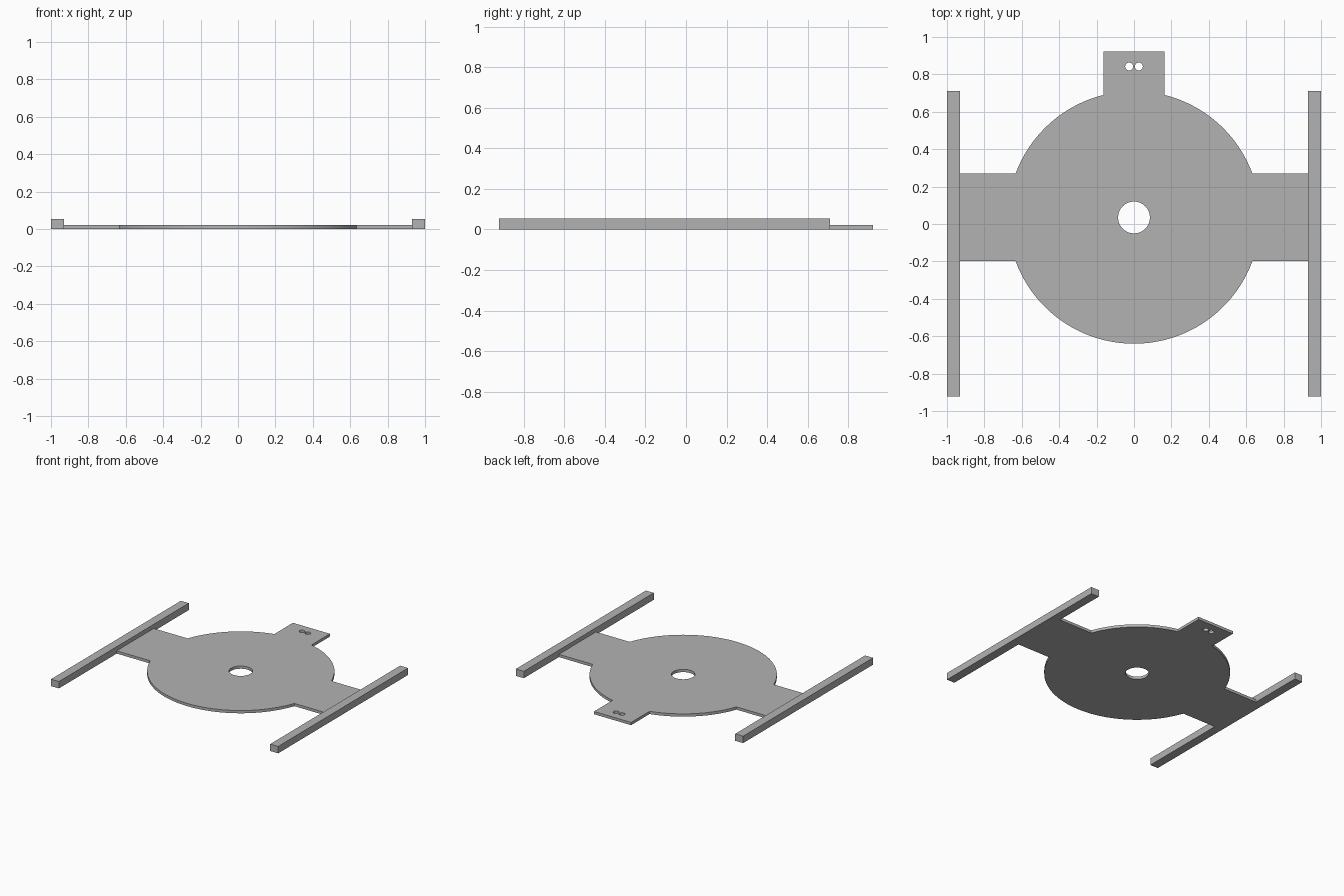
import bpy, bmesh
from math import sin, cos, asin, acos, pi, radians

if "Cube" in bpy.data.objects:
    bpy.data.objects.remove(bpy.data.objects["Cube"], do_unlink=True)

grey = bpy.data.materials.new("plain grey")
grey.use_nodes = True
colour = (0.45, 0.45, 0.45, 1)
grey.diffuse_color = colour
grey.node_tree.nodes["Principled BSDF"].inputs["Base Color"].default_value = colour

CY, R = 0.035, 0.675          # disc centre and radius
ARM_X, ARM_LOW, ARM_HIGH = 0.93, -0.197, 0.27
TAB_X, TAB_Y = 0.163, 0.923
PLATE_H, RAIL_H = 0.022, 0.055


def arc(cx, cy, r, start, end, steps):
    return [(cx + r * cos(start + (end - start) * i / steps),
             cy + r * sin(start + (end - start) * i / steps)) for i in range(steps + 1)]


def circle(cx, cy, r, steps):
    return arc(cx, cy, r, 0, 2 * pi, steps)[:-1]


def slab(name, loops, height):
    """Extrude an outline, with further loops as holes, up from the ground."""
    bm = bmesh.new()
    edges = []
    for loop in loops:
        verts = [bm.verts.new((x, y, 0)) for x, y in loop]
        edges += [bm.edges.new((v, verts[i - 1])) for i, v in enumerate(verts)]
    bmesh.ops.triangle_fill(bm, edges=edges, use_beauty=True)
    top = bmesh.ops.extrude_face_region(bm, geom=bm.faces[:], use_keep_orig=True)["geom"]
    bmesh.ops.translate(bm, verts=[g for g in top if isinstance(g, bmesh.types.BMVert)],
                        vec=(0, 0, height))
    bmesh.ops.recalc_face_normals(bm, faces=bm.faces[:])
    mesh = bpy.data.meshes.new(name)
    bm.to_mesh(mesh)
    bm.free()
    mesh.materials.append(grey)
    obj = bpy.data.objects.new(name, mesh)
    bpy.context.collection.objects.link(obj)
    bpy.ops.object.select_all(action="DESELECT")
    obj.select_set(True)
    bpy.context.view_layer.objects.active = obj
    bpy.ops.object.shade_smooth_by_angle(angle=radians(30))
    return obj


# Disc plate with side arms and rear tab: right half outline, then mirrored
low = asin((ARM_LOW - CY) / R)
high = asin((ARM_HIGH - CY) / R)
half = arc(0, CY, R, -pi / 2, low, 32)
half += [(ARM_X, ARM_LOW), (ARM_X, ARM_HIGH)]
half += arc(0, CY, R, high, acos(TAB_X / R), 28)
half += [(TAB_X, TAB_Y)]
outline = half + [(-x, y) for x, y in reversed(half[1:])]
holes = [circle(0, CY, 0.085, 48)] + [circle(s * 0.026, 0.842, 0.021, 24) for s in (-1, 1)]
slab("base_plate", [outline] + holes, PLATE_H)

# Side rails
for name, s in (("left_rail", 1), ("right_rail", -1)):
    corners = [(s * ARM_X, -0.923), (s, -0.923), (s, 0.71), (s * ARM_X, 0.71)]
    slab(name, [corners], RAIL_H)
